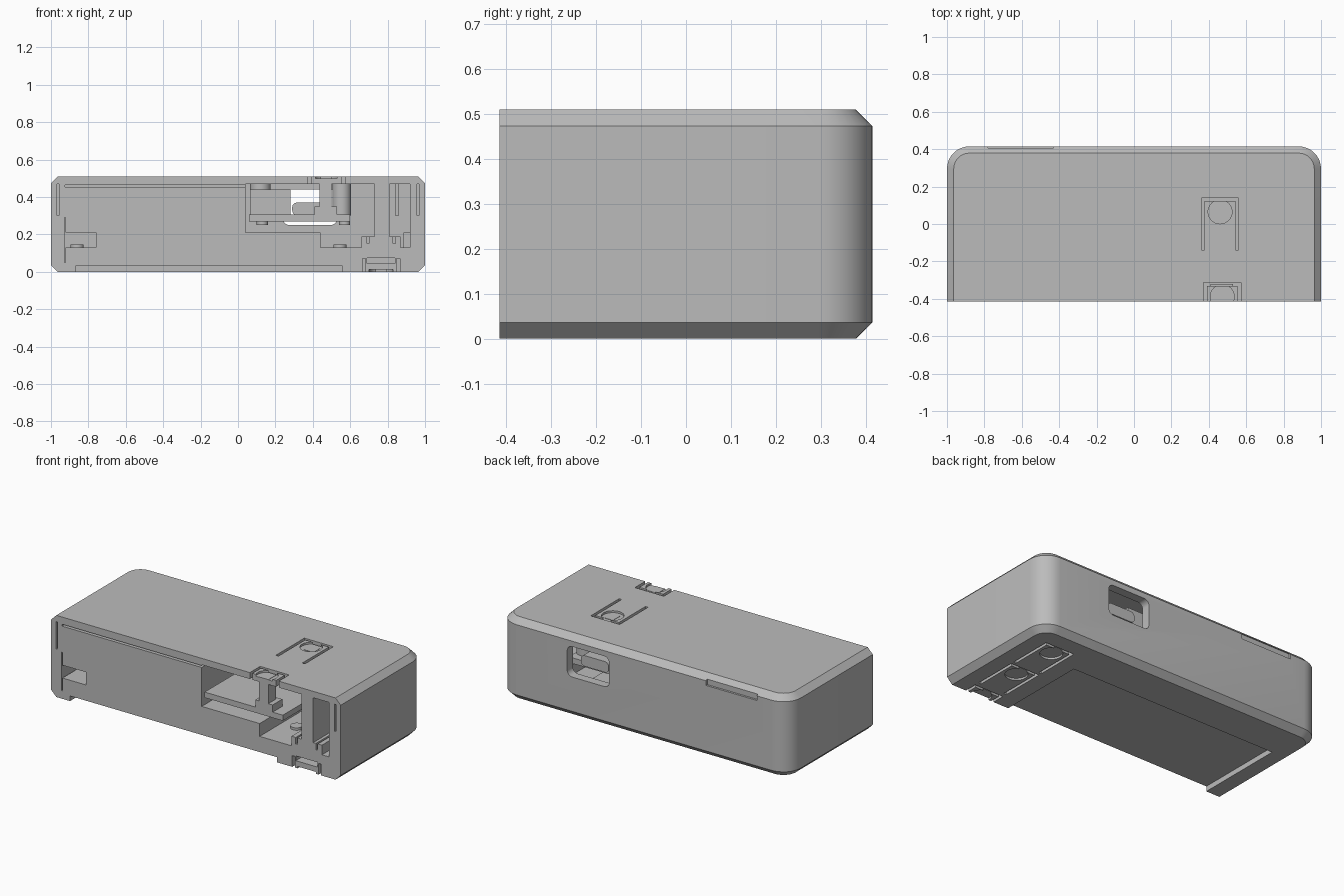
import bpy, bmesh, math

if "Cube" in bpy.data.objects:
    bpy.data.objects.remove(bpy.data.objects["Cube"], do_unlink=True)

FRONT, BACK, TOP = -0.415, 0.415, 0.51

grey = bpy.data.materials.new("light_grey_plastic")
grey.use_nodes = True
colour = (0.5, 0.5, 0.5, 1)
grey.diffuse_color = colour
grey.node_tree.nodes["Principled BSDF"].inputs["Base Color"].default_value = colour


def finish(name, bm):
    bmesh.ops.recalc_face_normals(bm, faces=bm.faces)
    me = bpy.data.meshes.new(name)
    bm.to_mesh(me)
    bm.free()
    me.materials.append(grey)
    ob = bpy.data.objects.new(name, me)
    bpy.context.collection.objects.link(ob)
    return ob


def loft(name, rings):
    """Closed solid through equal-length rings of points."""
    bm = bmesh.new()
    loops = [[bm.verts.new(p) for p in ring] for ring in rings]
    n = len(loops[0])
    for a, b in zip(loops, loops[1:]):
        for i in range(n):
            j = (i + 1) % n
            bm.faces.new((a[i], a[j], b[j], b[i]))
    bm.faces.new(loops[0][::-1])
    bm.faces.new(loops[-1])
    return finish(name, bm)


def prism(name, pts, y0, y1):
    return loft(name, [[(x, y, z) for x, z in pts] for y in (y0, y1)])


def box(name, x0, x1, y0, y1, z0, z1):
    return prism(name, [(x0, z0), (x1, z0), (x1, z1), (x0, z1)], y0, y1)


def disc(name, x, y, r, z0, z1):
    ang = [math.tau * i / 32 for i in range(32)]
    return loft(name, [[(x + r * math.cos(a), y + r * math.sin(a), z) for a in ang]
                       for z in (z0, z1)])


def arc(cx, cy, r, start, steps=8):
    return [(cx + r * math.cos(start + math.pi / 2 * i / steps),
             cy + r * math.sin(start + math.pi / 2 * i / steps)) for i in range(steps + 1)]


def rounded(x0, x1, z0, z1, r):
    q = math.pi / 2
    return (arc(x1 - r, z1 - r, r, 0) + arc(x0 + r, z1 - r, r, q)
            + arc(x0 + r, z0 + r, r, 2 * q) + arc(x1 - r, z0 + r, r, 3 * q))


def cut(target, cutter):
    cutter.hide_render = True
    mod = target.modifiers.new("cut", "BOOLEAN")
    mod.operation = "DIFFERENCE"
    mod.solver = "EXACT"
    mod.object = cutter
    bpy.context.view_layer.objects.active = target
    bpy.ops.object.modifier_apply(modifier=mod.name)
    bpy.data.objects.remove(cutter, do_unlink=True)


# Case: chamfered block, rounded at the back, sliced flat at the front
def outline(inset, z, r=0.12):
    x, y = 1 - r, BACK - r
    pts = [(1 - inset, FRONT)] + arc(x, y, r - inset, 0)
    pts += arc(-x, y, r - inset, math.pi / 2) + [(inset - 1, FRONT)]
    return [(px, py, z) for px, py in pts]


C = 0.036
case = loft("case", [outline(C, 0), outline(0, C), outline(0, TOP - C), outline(C, TOP)])

# Electronics bay with its stepped floor
bay = [(0.04, 0.47), (0.04, 0.21), (0.44, 0.21), (0.44, 0.13), (0.92, 0.13), (0.92, 0.47)]
cut(case, prism("bay_cutter", bay, -0.5, 0.36))

# Battery pocket, gap over the battery, clip gaps, sliding cover recess
for b in [(-0.925, -0.76, -0.5, 0.2, 0.13, 0.21),
          (-0.925, 0.05, -0.5, 0.3, 0.453, 0.465),
          (-0.928, -0.922, -0.5, 0.2, 0.05, 0.29),
          (-0.87, 0.56, -0.5, 0.15, -0.1, 0.032)]:
    cut(case, box("gap_cutter", *b))
for s in (-1, 1):
    x = 0.962 * s
    cut(case, box("clip_gap_cutter", x - 0.005, x + 0.005, -0.5, 0.2, 0.3, 0.47))

# Rear port and rear lid notch
cut(case, prism("port_cutter", rounded(0.24, 0.53, 0.25, 0.44, 0.035), 0.3, 0.5))
cut(case, box("notch_cutter", -0.78, -0.43, 0.402, 0.5, 0.445, 0.482))


# Press tabs: U shaped slot around a shallow round dimple
def press_tab(x, y, z0, z1, dimple0, dimple1, half=0.1, w=0.018):
    back = y + 0.075
    front = max(back - 0.28, -0.5)
    for a, b, c, d in [(x - half, x + half, back - w, back),
                       (x - half, x - half + w, front, back),
                       (x + half - w, x + half, front, back)]:
        cut(case, box("slot_cutter", a, b, c, d, z0, z1))
    cut(case, disc("dimple_cutter", x, y, 0.064, dimple0, dimple1))


for x, y in [(0.46, 0.065), (0.472, -0.388)]:
    press_tab(x, y, 0.45, 0.6, TOP - 0.012, 0.6)
for y in (0.2, -0.1, -0.41):
    press_tab(0.765, y, -0.1, 0.07, -0.1, 0.012)

# Hollow under the lower switches
cut(case, box("hollow_cutter", 0.69, 0.84, -0.5, 0.2, 0.045, 0.075))

# Circuit board with its parts
box("circuit_board", 0.06, 0.6, FRONT, 0.3, 0.27, 0.305)
box("board_module", 0.065, 0.28, 0.0, 0.28, 0.3, 0.44)
prism("rear_connector", rounded(0.29, 0.48, 0.303, 0.37, 0.025), 0.15, 0.35)
disc("board_pillar", 0.555, 0.2, 0.05, 0.3, 0.472)
disc("left_board_pillar", 0.12, 0.3, 0.055, 0.3, 0.472)
for x in (0.13, 0.57):
    disc("board_screw", x, -0.2, 0.03, 0.25, 0.275)
for x in (-0.86, 0.545):
    disc("floor_screw", x, -0.2, 0.035, 0.125, 0.145)

# Upper switches and the plungers joining them to the tabs
for y0, y1 in [(FRONT, -0.34), (0.03, 0.1)]:
    box("upper_plunger", 0.435, 0.5, y0, y1, 0.345, 0.5)
    box("upper_switch", 0.41, 0.53, y0, y1 + 0.02, 0.3, 0.35)

# Lower switch carrier and support column
carrier = box("switch_carrier", 0.66, 0.87, FRONT, 0.3, 0.125, 0.19)
for x in (0.695, 0.835):
    cut(carrier, box("carrier_gap_cutter", x - 0.006, x + 0.006, -0.5, 0.25, 0.15, 0.3))
box("support_column", 0.73, 0.81, FRONT, -0.2, 0.185, 0.475)
box("lid_rib", 0.84, 0.86, -0.3, 0.3, 0.3, 0.475)
box("side_ledge", 0.885, 0.925, -0.3, 0.3, 0.125, 0.21)

# Smooth the curved walls, keep hard edges
bpy.ops.object.select_all(action="DESELECT")
for ob in bpy.context.collection.objects:
    if ob.type == "MESH":
        ob.select_set(True)
bpy.context.view_layer.objects.active = case
bpy.ops.object.shade_smooth_by_angle(angle=math.radians(30))
